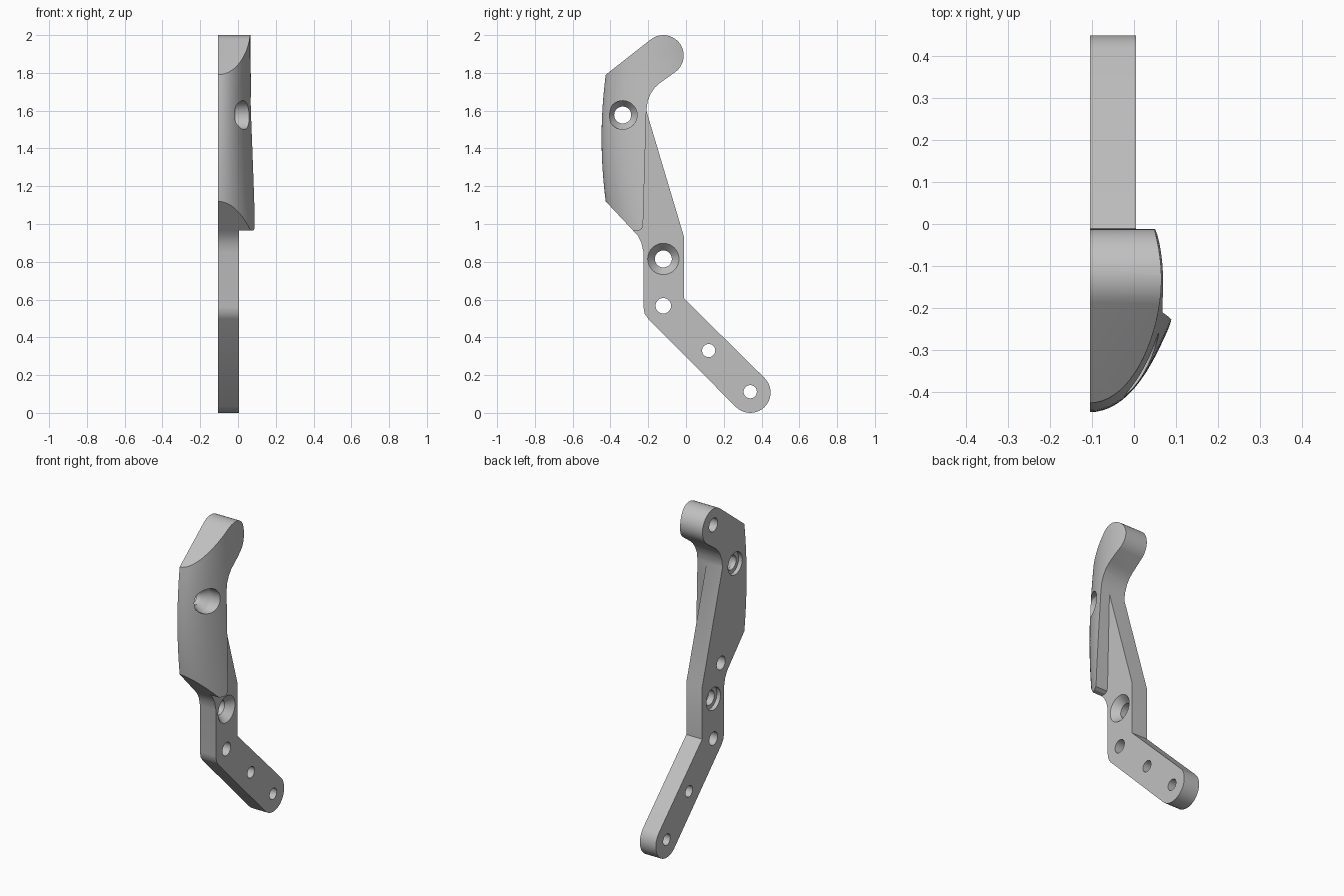
import bpy, bmesh
from math import sin, cos, pi, radians

cube = bpy.data.objects.get("Cube")
if cube:
    bpy.data.objects.remove(cube, do_unlink=True)

BACK = -0.105    # flat mounting face
FACE = 0.005     # outer face of the thin arm

grey = bpy.data.materials.new("light_grey")
grey.use_nodes = True
grey.diffuse_color = (0.53, 0.53, 0.53, 1)
grey.node_tree.nodes["Principled BSDF"].inputs["Base Color"].default_value = (0.53, 0.53, 0.53, 1)


def loft(name, rings):
    """Closed solid through rings of equal point count, capped at both ends."""
    bm = bmesh.new()
    loops = [[bm.verts.new(p) for p in ring] for ring in rings]
    n = len(loops[0])
    for a, b in zip(loops, loops[1:]):
        for i in range(n):
            j = (i + 1) % n
            bm.faces.new((a[i], a[j], b[j], b[i]))
    bm.faces.new(loops[0])
    bm.faces.new(loops[-1])
    bmesh.ops.recalc_face_normals(bm, faces=bm.faces)
    mesh = bpy.data.meshes.new(name)
    bm.to_mesh(mesh)
    bm.free()
    mesh.materials.append(grey)
    obj = bpy.data.objects.new(name, mesh)
    bpy.context.collection.objects.link(obj)
    return obj


def plate(name, outline, x0, x1):
    return loft(name, [[(x, y, z) for y, z in outline] for x in (x0, x1)])


def arc(cy, cz, r, start, end, steps=20):
    angles = [radians(start + (end - start) * i / steps) for i in range(steps + 1)]
    return [(cy + r * cos(a), cz + r * sin(a)) for a in angles]


def combine(obj, tool, operation):
    mod = obj.modifiers.new(operation, 'BOOLEAN')
    mod.operation = operation
    mod.solver = 'EXACT'
    mod.object = tool
    bpy.context.view_layer.objects.active = obj
    bpy.ops.object.modifier_apply(modifier=mod.name)
    bpy.data.objects.remove(tool, do_unlink=True)


def drill(obj, y, z, profile):
    """Cut a stepped round hole along x from (x, radius) pairs."""
    n = 32
    rings = [[(x, y + r * cos(2 * pi * i / n), z + r * sin(2 * pi * i / n))
              for i in range(n)] for x, r in profile]
    combine(obj, loft("hole_cutter", rings), 'DIFFERENCE')


# Thick upper grip with hooked head, side outline
grip_outline = (
    [(-0.28, 0.965), (-0.5, 1.2), (-0.5, 1.73), (-0.425, 1.79)]
    + arc(-0.12, 1.892, 0.108, 128, -54)
    + [(-0.14, 1.745), (-0.165, 1.722), (-0.187, 1.69), (-0.203, 1.65), (-0.21, 1.6),
       (-0.227, 1.0), (-0.232, 0.976), (-0.25, 0.965)])
bracket = plate("bracket", grip_outline, BACK, 0.2)

# Domed outer surface that trims the grip, flaring toward the bottom
sections = []
for k in range(25):
    z = 0.9 + 1.15 * k / 24
    t = max(0, (1.9 - z) / 0.9)
    front = -0.447 + 0.022 * ((z - 1.455) / 0.335) ** 2
    middle = -0.13 + 0.03 * t
    height = 0.17 + 0.043 * t ** 1.3
    ring = []
    for i in range(29):
        a = radians(135 * i / 28)
        ring.append((BACK + height * sin(a), middle - (middle - front) * cos(a), z))
    ring += [(-0.3, ring[-1][1], z), (-0.3, front, z)]
    sections.append(ring)
combine(bracket, loft("dome", sections), 'INTERSECT')

# Thin lower arm with a bent, rounded end
arm_outline = (
    [(-0.26, 1.6), (-0.27, 0.975), (-0.28, 0.965), (-0.255, 0.938), (-0.236, 0.9),
     (-0.225, 0.85), (-0.225, 0.56), (-0.219, 0.525), (-0.2, 0.498)]
    + arc(0.34, 0.108, 0.108, -135, 45)
    + [(-0.01, 0.605), (-0.01, 0.93), (-0.21, 1.6)])
combine(bracket, plate("arm", arm_outline, BACK, FACE), 'UNION')

# Plain through holes in the arm
for y, z, r in [(-0.12, 0.567, 0.041), (0.12, 0.33, 0.035), (0.34, 0.112, 0.035)]:
    drill(bracket, y, z, [(-0.2, r), (0.2, r)])

# Countersunk holes with a shallow recess on the back
for y, z, r, x in [(-0.12, 0.815, 0.083, FACE), (-0.335, 1.577, 0.076, -0.01)]:
    drill(bracket, y, z, [(-0.2, 0.07), (-0.08, 0.07), (-0.08, 0.045),
                          (x - 0.045, 0.045), (x, r), (0.2, r)])

# Blind holes in the back face
for y, z in [(-0.12, 1.9), (-0.195, 1.01)]:
    drill(bracket, y, z, [(-0.2, 0.042), (-0.03, 0.042)])

bpy.ops.object.select_all(action='DESELECT')
bracket.select_set(True)
bpy.context.view_layer.objects.active = bracket
bpy.ops.object.shade_smooth_by_angle(angle=radians(28))
